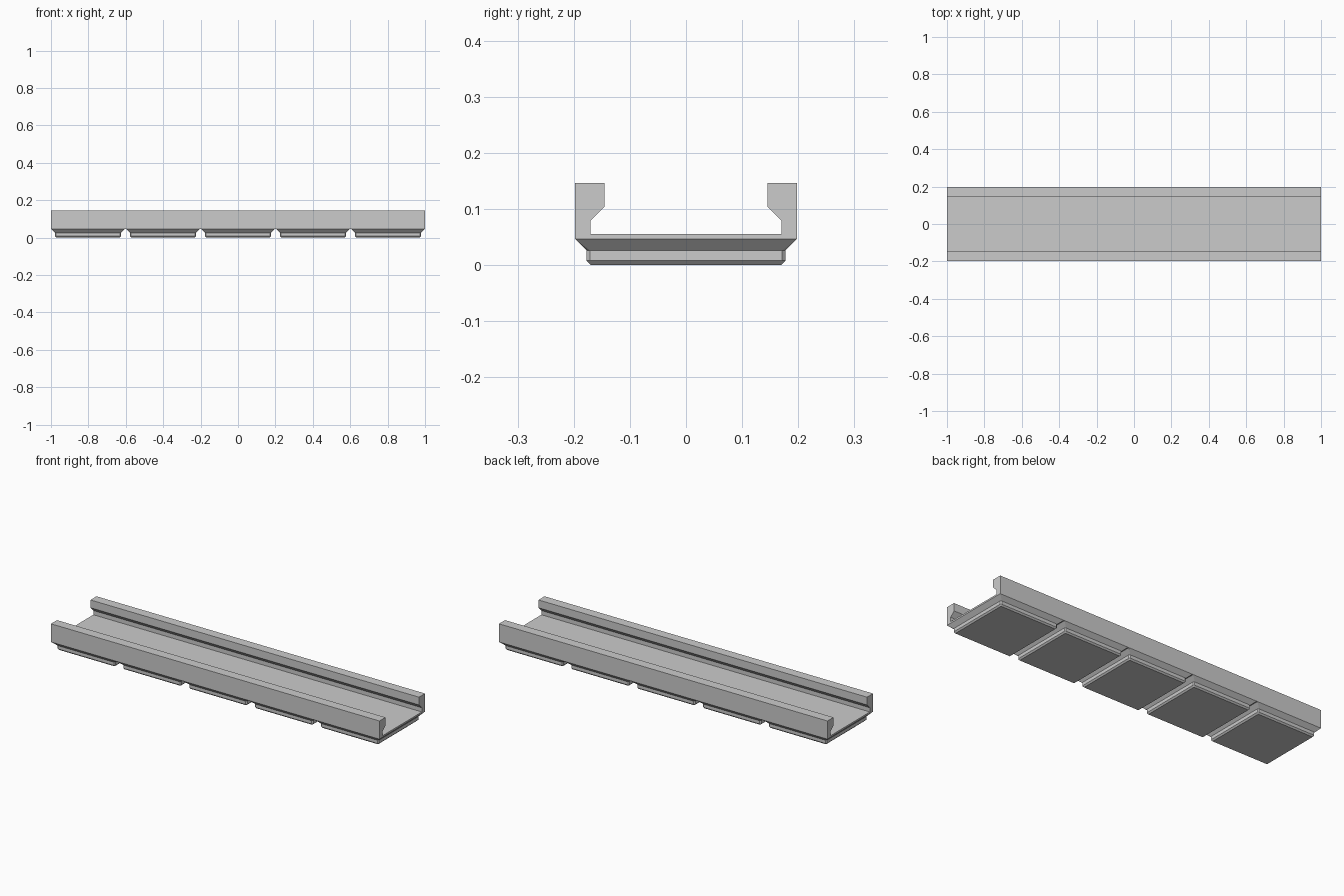
import bpy, bmesh

if "Cube" in bpy.data.objects:
    bpy.data.objects.remove(bpy.data.objects["Cube"])

grey = bpy.data.materials.new("plain grey")
grey.diffuse_color = (0.6, 0.6, 0.6, 1)
grey.use_nodes = True
grey.node_tree.nodes["Principled BSDF"].inputs["Base Color"].default_value = grey.diffuse_color

PITCH, HALF_W, COUNT = 0.401, 0.198, 5
BASE_Z = 0.0465


def finish(bm, name):
    bmesh.ops.remove_doubles(bm, verts=bm.verts, dist=1e-5)
    bmesh.ops.recalc_face_normals(bm, faces=bm.faces)
    mesh = bpy.data.meshes.new(name)
    bm.to_mesh(mesh)
    bm.free()
    mesh.materials.append(grey)
    obj = bpy.data.objects.new(name, mesh)
    bpy.context.collection.objects.link(obj)
    return obj


def loft(name, rings):
    """Skin equal-length rings of points and cap both ends."""
    bm = bmesh.new()
    loops = [[bm.verts.new(p) for p in r] for r in rings]
    n = len(loops[0])
    for a, b in zip(loops, loops[1:]):
        for i in range(n):
            j = (i + 1) % n
            bm.faces.new((a[i], a[j], b[j], b[i]))
    bm.faces.new(loops[0])
    bm.faces.new(loops[-1])
    return finish(bm, name)


def square_ring(x, h, c, z):
    """Square of half size h with corners cut back by c."""
    k = h - c
    pts = [(h, -k), (h, k), (k, h), (-k, h), (-h, k), (-h, -k), (-k, -h), (k, -h)]
    return [(x + px, py, z) for px, py in pts]


# Channel tray: floor and two overhanging lips, swept along x
half = [(HALF_W, BASE_Z), (HALF_W, 0.1465), (0.1455, 0.1465),
        (0.1455, 0.1036), (0.1705, 0.0787), (0.1705, 0.0555)]
profile = half + [(-y, z) for y, z in reversed(half)]
loft("channel_tray", [[(x, y, z) for y, z in profile] for x in (-1, 1)])

# Stepped feet: chamfer, straight band, chamfer up to the tray
for i in range(COUNT):
    x = (i - (COUNT - 1) / 2) * PITCH
    loft(f"foot_{i + 1}", [square_ring(x, 0.1695, 0, 0),
                           square_ring(x, 0.177, 0.006, 0.0076),
                           square_ring(x, 0.177, 0.006, 0.0255),
                           square_ring(x, HALF_W, 0, BASE_Z)])
